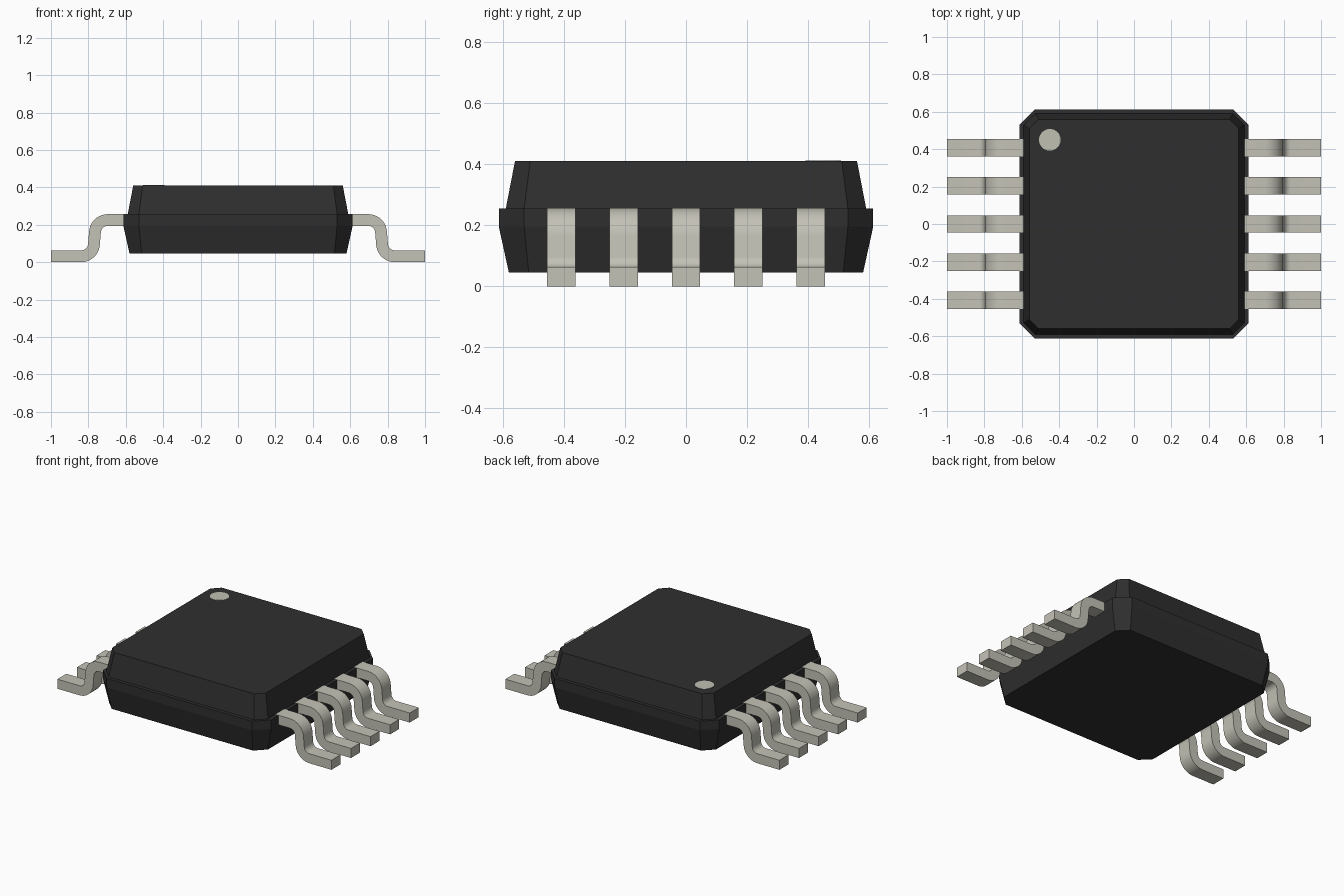
import bpy, bmesh, math

if "Cube" in bpy.data.objects:
    bpy.data.objects.remove(bpy.data.objects["Cube"], do_unlink=True)


def material(name, rgb):
    m = bpy.data.materials.new(name)
    m.use_nodes = True
    color = (*rgb, 1.0)
    m.diffuse_color = color
    bsdf = next(n for n in m.node_tree.nodes if n.type == "BSDF_PRINCIPLED")
    bsdf.inputs["Base Color"].default_value = color
    return m


BLACK = material("black plastic", (0.028, 0.028, 0.028))
METAL = material("tinned metal", (0.55, 0.54, 0.47))
MARK = material("pale marking", (0.53, 0.53, 0.45))


def finish(bm, name, mat):
    bmesh.ops.recalc_face_normals(bm, faces=bm.faces[:])
    mesh = bpy.data.meshes.new(name)
    bm.to_mesh(mesh)
    bm.free()
    mesh.materials.append(mat)
    obj = bpy.data.objects.new(name, mesh)
    bpy.context.scene.collection.objects.link(obj)
    return obj


# Moulded body: stacked chamfered squares (height, half width, chamfer)
LEVELS = [(0.045, 0.58, 0.065), (0.195, 0.613, 0.083), (0.255, 0.613, 0.083),
          (0.255, 0.59, 0.06), (0.41, 0.56, 0.05)]
bm = bmesh.new()
rings = []
for z, h, c in LEVELS:
    i = h - c
    outline = [(h, -i), (h, i), (i, h), (-i, h), (-h, i), (-h, -i), (-i, -h), (i, -h)]
    rings.append([bm.verts.new((x, y, z)) for x, y in outline])
for low, high in zip(rings, rings[1:]):
    for k in range(8):
        n = (k + 1) % 8
        bm.faces.new((low[k], low[n], high[n], high[k]))
bm.faces.new(rings[0])
bm.faces.new(rings[-1])
finish(bm, "body", BLACK)

# Pin one marker: thin disc on the top face
bm = bmesh.new()
disc = bmesh.ops.create_cone(bm, cap_ends=True, segments=32, radius1=0.058,
                             radius2=0.058, depth=0.004)
bmesh.ops.translate(bm, verts=disc["verts"], vec=(-0.45, 0.45, 0.41))
finish(bm, "pin_one_marker", MARK)

# Gull-wing lead: two arcs offset to either side of a centre line
HALF_T, HALF_W, RADIUS, STEPS, SWEEP = 0.0315, 0.0465, 0.068, 10, 86


def lead_side(offset):
    pts = [(0.55, 0.225 + offset)]
    for k in range(STEPS + 1):
        a = math.radians(90 - SWEEP * k / STEPS)
        r = RADIUS + offset
        pts.append((0.697 + r * math.cos(a), 0.157 + r * math.sin(a)))
    for k in range(STEPS + 1):
        a = math.radians(270 - SWEEP * (1 - k / STEPS))
        r = RADIUS - offset
        pts.append((0.838 + r * math.cos(a), 0.0995 + r * math.sin(a)))
    pts.append((1.0, 0.0315 + offset))
    return pts


def make_lead(name, side, yc):
    bm = bmesh.new()
    sections = []
    for (xo, zo), (xi, zi) in zip(lead_side(HALF_T), lead_side(-HALF_T)):
        sections.append([bm.verts.new((side * x, yc + y, z)) for x, y, z in
                         ((xo, -HALF_W, zo), (xo, HALF_W, zo),
                          (xi, HALF_W, zi), (xi, -HALF_W, zi))])
    for a, b in zip(sections, sections[1:]):
        for k in range(4):
            n = (k + 1) % 4
            bm.faces.new((a[k], a[n], b[n], b[k]))
    bm.faces.new(sections[0])
    bm.faces.new(sections[-1])
    obj = finish(bm, name, METAL)
    bpy.ops.object.select_all(action="DESELECT")
    obj.select_set(True)
    bpy.context.view_layer.objects.active = obj
    bpy.ops.object.shade_smooth_by_angle(angle=math.radians(30))


# Five leads on each side
for side, label in ((1, "left"), (-1, "right")):
    for i in range(5):
        make_lead(f"lead_{label}_{i + 1}", side, (i - 2) * 0.204)
